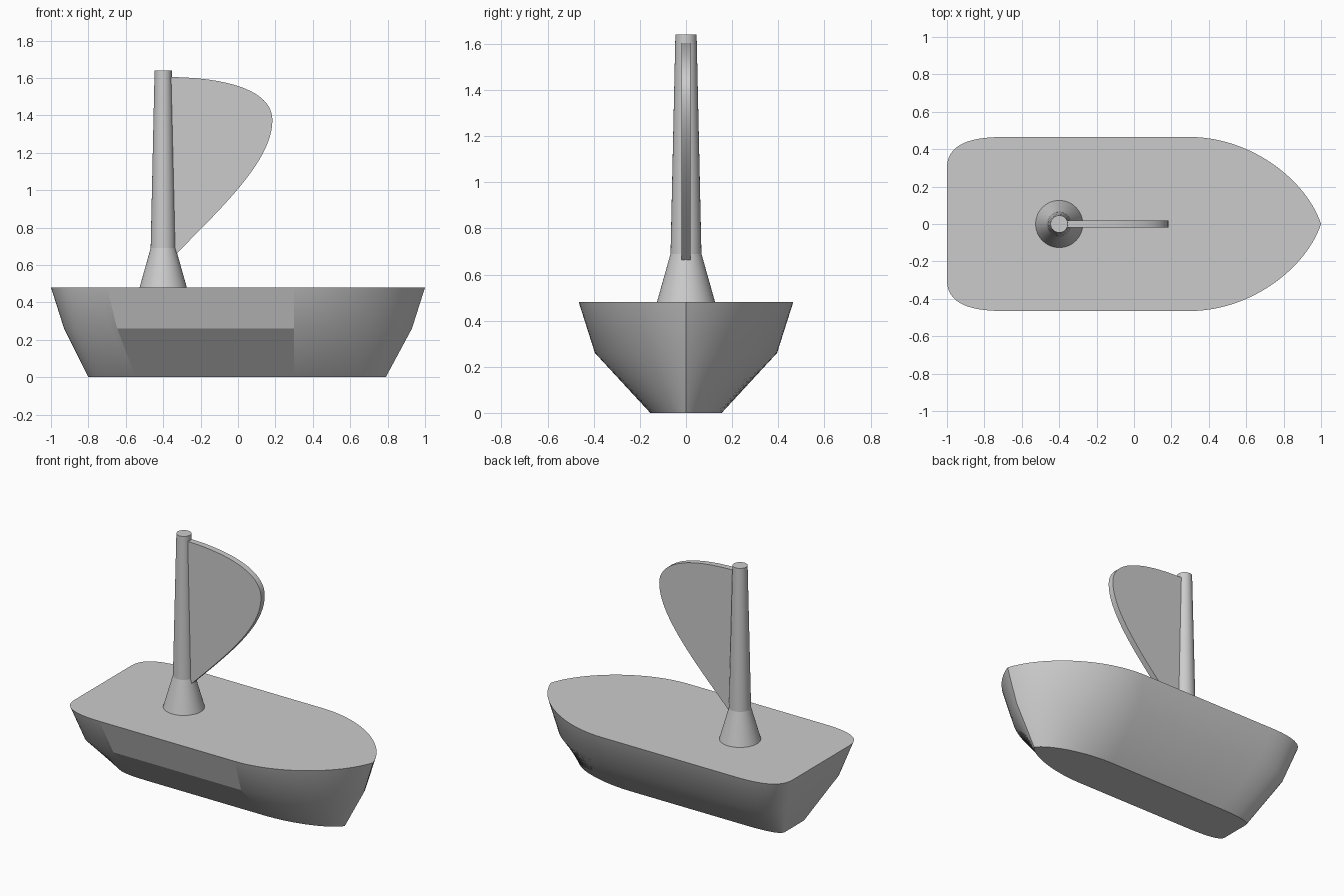
import bpy
import bmesh
import math
from mathutils import Vector
from mathutils.geometry import interpolate_bezier

cube = bpy.data.objects.get("Cube")
if cube:
    bpy.data.objects.remove(cube, do_unlink=True)

GREY = (0.6, 0.6, 0.6, 1.0)
grey = bpy.data.materials.new("plain grey")
grey.use_nodes = True
grey.diffuse_color = GREY
grey.node_tree.nodes["Principled BSDF"].inputs["Base Color"].default_value = GREY


def curve(a, b, c, d, count):
    """Points along a flat cubic curve."""
    pts = [Vector((p[0], p[1], 0)) for p in (a, b, c, d)]
    return [(p.x, p.y) for p in interpolate_bezier(*pts, count)]


def finish(name, bm, sharp_angle=30):
    """Turn a bmesh into a grey object with sharp edges kept."""
    bmesh.ops.recalc_face_normals(bm, faces=bm.faces)
    for e in bm.edges:
        if e.calc_face_angle(0) > math.radians(sharp_angle):
            e.smooth = False
    mesh = bpy.data.meshes.new(name)
    bm.to_mesh(mesh)
    bm.free()
    mesh.materials.append(grey)
    obj = bpy.data.objects.new(name, mesh)
    bpy.context.collection.objects.link(obj)
    return obj


def loft(bm, rings):
    """Skin closed rings of equal length and cap both ends."""
    loops = [[bm.verts.new(p) for p in ring] for ring in rings]
    n = len(loops[0])
    for low, high in zip(loops, loops[1:]):
        for i in range(n):
            j = (i + 1) % n
            bm.faces.new((low[i], low[j], high[j], high[i])).smooth = True
    bm.faces.new(loops[0][::-1])
    bm.faces.new(loops[-1])


# Hull: deck outline, narrowed at the chine and the bottom
SHOULDER, BEAM = 0.3, 0.465
stern = curve((-1, 0.3), (-1, 0.42), (-0.89, BEAM), (-0.7, BEAM), 14)
bow = curve((SHOULDER, BEAM), (0.62, BEAM), (0.92, 0.24), (1, 0), 24)
half = stern + bow
outline = half + [(x, -y) for x, y in reversed(half[:-1])]


def hull_ring(z, back, front, beam):
    ring = []
    for x, y in outline:
        reach = (front - SHOULDER) / (1 - SHOULDER) if x > SHOULDER else (back + SHOULDER) / (1 + SHOULDER)
        ring.append((SHOULDER + (x - SHOULDER) * reach, y * beam / BEAM, z))
    return ring


bm = bmesh.new()
loft(bm, [hull_ring(0, 0.8, 0.79, 0.155),
          hull_ring(0.26, 0.93, 0.93, 0.395),
          hull_ring(0.48, 1, 1, BEAM)])
# Flat side panels on the front side of the hull
for f in bm.faces:
    xs = [v.co.x for v in f.verts]
    if len(xs) == 4 and max(xs) - min(xs) > 0.7 and f.calc_center_median().y < 0:
        f.smooth = False
finish("hull", bm)

# Mast: flared foot, tapering pole
bm = bmesh.new()
SIDES = 48
turns = [2 * math.pi * i / SIDES for i in range(SIDES)]
loft(bm, [[(-0.4 + r * math.cos(a), r * math.sin(a), z) for a in turns]
          for z, r in ((0.47, 0.129), (0.69, 0.067), (1.64, 0.046))])
finish("mast", bm, 12)

# Sail: curved plate set into the mast
edge = curve((-0.39, 1.605), (-0.05, 1.605), (0.184, 1.53), (0.184, 1.375), 20)
edge += curve((0.184, 1.375), (0.184, 1.17), (-0.05, 0.94), (-0.34, 0.65), 20)[1:]
edge.append((-0.39, 0.65))
bm = bmesh.new()
loft(bm, [[(x, y, z) for x, z in edge] for y in (-0.02, 0.02)])
finish("sail", bm)
